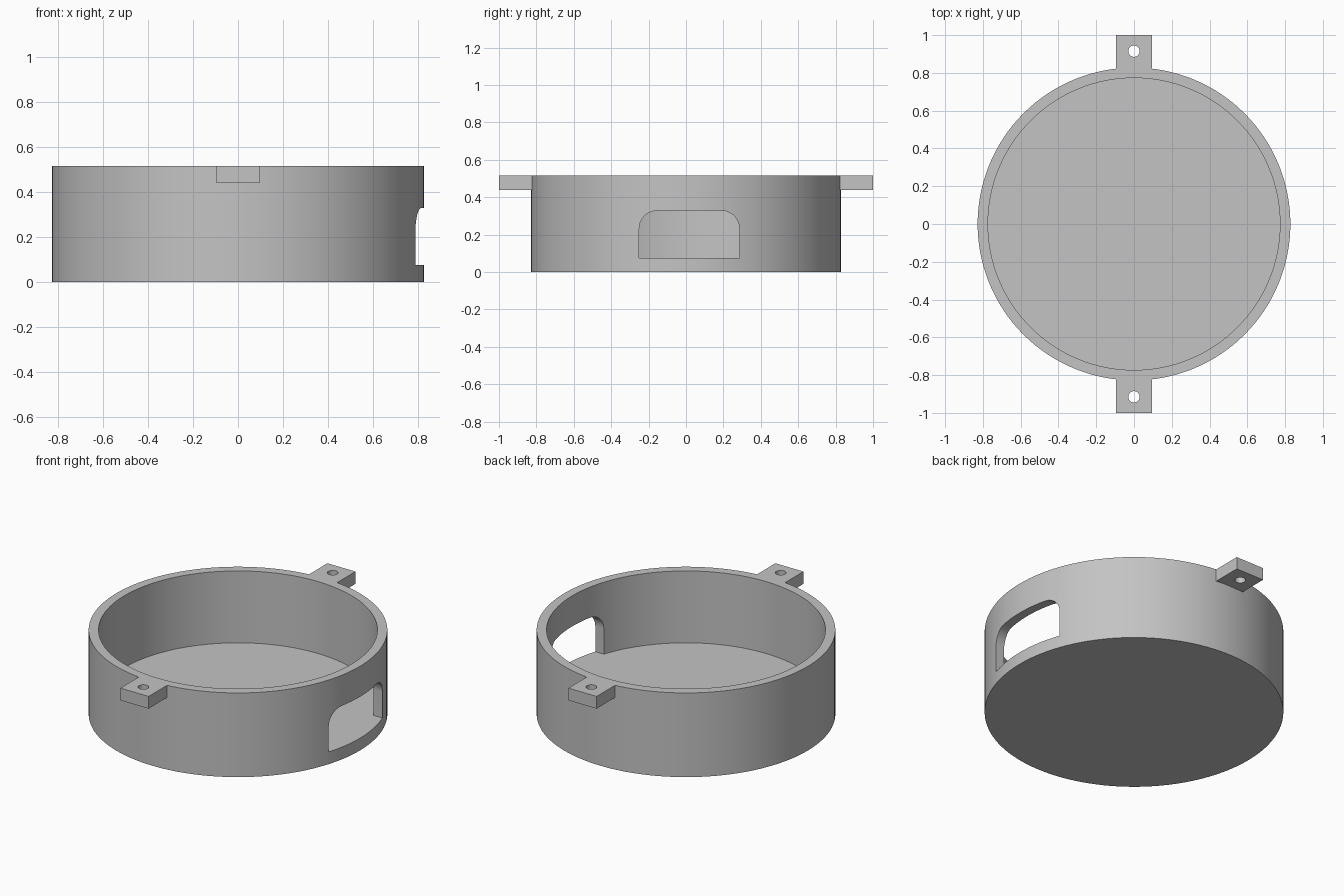
import bpy
import bmesh
from math import cos, sin, pi

cube = bpy.data.objects.get("Cube")
if cube:
    bpy.data.objects.remove(cube, do_unlink=True)

OUTER, INNER = 0.828, 0.773
HEIGHT, FLOOR = 0.515, 0.075
TAB_BOTTOM, TAB_HALF, HOLE_Y, HOLE_R = 0.44, 0.095, 0.915, 0.03

grey = bpy.data.materials.new("plain grey")
grey.use_nodes = True
colour = (0.55, 0.55, 0.55, 1)
grey.diffuse_color = colour
grey.node_tree.nodes["Principled BSDF"].inputs["Base Color"].default_value = colour


def prism(name, outline, direction):
    """Extrude a closed outline of 3D points along a direction."""
    bm = bmesh.new()
    face = bm.faces.new([bm.verts.new(p) for p in outline])
    grown = bmesh.ops.extrude_face_region(bm, geom=[face])["geom"]
    verts = [g for g in grown if isinstance(g, bmesh.types.BMVert)]
    bmesh.ops.translate(bm, verts=verts, vec=direction)
    bmesh.ops.recalc_face_normals(bm, faces=bm.faces)
    mesh = bpy.data.meshes.new(name)
    bm.to_mesh(mesh)
    bm.free()
    mesh.materials.append(grey)
    obj = bpy.data.objects.new(name, mesh)
    bpy.context.collection.objects.link(obj)
    return obj


def cylinder(name, radius, y, bottom, top, sides):
    angles = [2 * pi * i / sides for i in range(sides)]
    ring = [(radius * cos(a), y + radius * sin(a), bottom) for a in angles]
    return prism(name, ring, (0, 0, top - bottom))


def combine(target, tool, operation):
    """Apply a boolean and discard the tool."""
    bpy.context.view_layer.objects.active = target
    mod = target.modifiers.new(operation.lower(), "BOOLEAN")
    mod.operation, mod.object, mod.solver = operation, tool, "EXACT"
    bpy.ops.object.modifier_apply(modifier=mod.name)
    bpy.data.objects.remove(tool, do_unlink=True)


# Round open housing
housing = cylinder("round_housing", OUTER, 0, 0, HEIGHT, 128)

# Mounting tabs at front and back, joined into the wall
for side in (-1, 1):
    corners = [(-TAB_HALF, 0.8), (TAB_HALF, 0.8), (TAB_HALF, 1), (-TAB_HALF, 1)]
    tab = prism("mounting_tab", [(x, side * y, TAB_BOTTOM) for x, y in corners],
                (0, 0, HEIGHT - TAB_BOTTOM))
    combine(housing, tab, "UNION")

# Hollow interior and screw holes
combine(housing, cylinder("cavity_cutter", INNER, 0, FLOOR, 0.7, 128), "DIFFERENCE")
for side in (-1, 1):
    hole = cylinder("hole_cutter", HOLE_R, side * HOLE_Y, 0.3, 0.7, 32)
    combine(housing, hole, "DIFFERENCE")

# Side opening with rounded upper corners
y0, y1, top, r = -0.25, 0.285, 0.328, 0.095
outline = [(0.5, y0, FLOOR), (0.5, y1, FLOOR)]
for centre, start in ((y1 - r, 0), (y0 + r, pi / 2)):
    for i in range(13):
        a = start + i * pi / 24
        outline.append((0.5, centre + r * cos(a), top - r + r * sin(a)))
combine(housing, prism("opening_cutter", outline, (0.5, 0, 0)), "DIFFERENCE")

# Smooth curved walls, keep crisp rims
bpy.ops.object.select_all(action="DESELECT")
housing.select_set(True)
bpy.context.view_layer.objects.active = housing
bpy.ops.object.shade_smooth_by_angle(angle=pi / 6)
